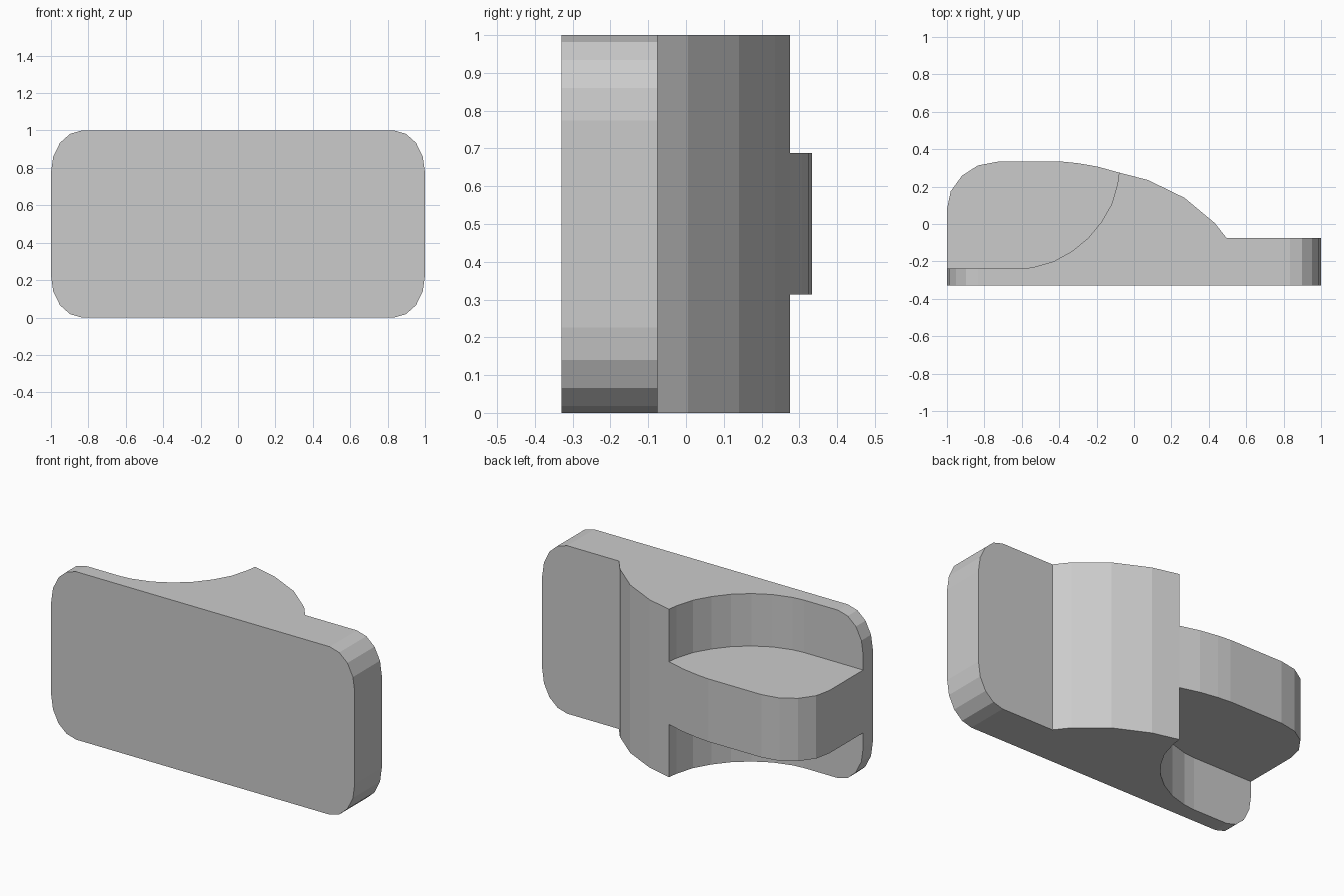
import bpy, bmesh

if "Cube" in bpy.data.objects:
    bpy.data.objects.remove(bpy.data.objects["Cube"])


def prism(name, points, low, high, axis):
    """Extrude a closed 2D outline along Z (plan outline) or Y (front outline)."""
    bm = bmesh.new()
    place = (lambda p: (p[0], p[1], low)) if axis == 'Z' else (lambda p: (p[0], low, p[1]))
    face = bm.faces.new([bm.verts.new(place(p)) for p in points])
    moved = bmesh.ops.extrude_face_region(bm, geom=[face])['geom']
    d = high - low
    offset = (0, 0, d) if axis == 'Z' else (0, d, 0)
    bmesh.ops.translate(bm, vec=offset,
                        verts=[v for v in moved if isinstance(v, bmesh.types.BMVert)])
    bmesh.ops.recalc_face_normals(bm, faces=bm.faces)
    mesh = bpy.data.meshes.new(name)
    bm.to_mesh(mesh)
    bm.free()
    ob = bpy.data.objects.new(name, mesh)
    bpy.context.collection.objects.link(ob)
    return ob


def combine(target, other, operation):
    mod = target.modifiers.new(operation.title(), 'BOOLEAN')
    mod.operation = operation
    mod.solver = 'EXACT'
    mod.object = other
    bpy.context.view_layer.objects.active = target
    bpy.ops.object.modifier_apply(modifier=mod.name)
    bpy.data.objects.remove(other)


# Plate with its full-height curved ridge, oversize at the ends for trimming
scoop = [(-0.08, 0.275), (-0.088, 0.215), (-0.12, 0.105), (-0.175, 0.01),
         (-0.245, -0.075), (-0.33, -0.145), (-0.43, -0.2), (-0.54, -0.232), (-0.61, -0.239)]
ridge = [(0.495, -0.075), (0.432, 0.005), (0.27, 0.14), (0.075, 0.235)]
body = prism('curved_plate',
             [(-1.1, -0.4), (1.1, -0.4), (1.1, -0.075)] + ridge + scoop + [(-1.1, -0.239)],
             -0.1, 1.1, 'Z')

# Central lug filling the scoop
lug = prism('lug',
            [(-1.02, -0.28), (-0.05, -0.28), (0.0, 0.15), (-0.08, 0.275), (-0.195, 0.307),
             (-0.3, 0.325), (-0.38, 0.333), (-0.73, 0.333), (-0.835, 0.313),
             (-0.92, 0.258), (-0.98, 0.175), (-1.02, -0.015)],
            0.314, 0.688, 'Z')
combine(body, lug, 'UNION')

# Trim everything to the rounded rectangular front outline
corner = [(1, 0.226), (0.988, 0.14), (0.952, 0.066), (0.898, 0.018), (0.835, 0)]
right = corner[::-1] + [(x, 1 - z) for x, z in corner]
outline = right + [(-x, z) for x, z in right[::-1]]
combine(body, prism('front_outline', outline, -0.33, 0.5, 'Y'), 'INTERSECT')
